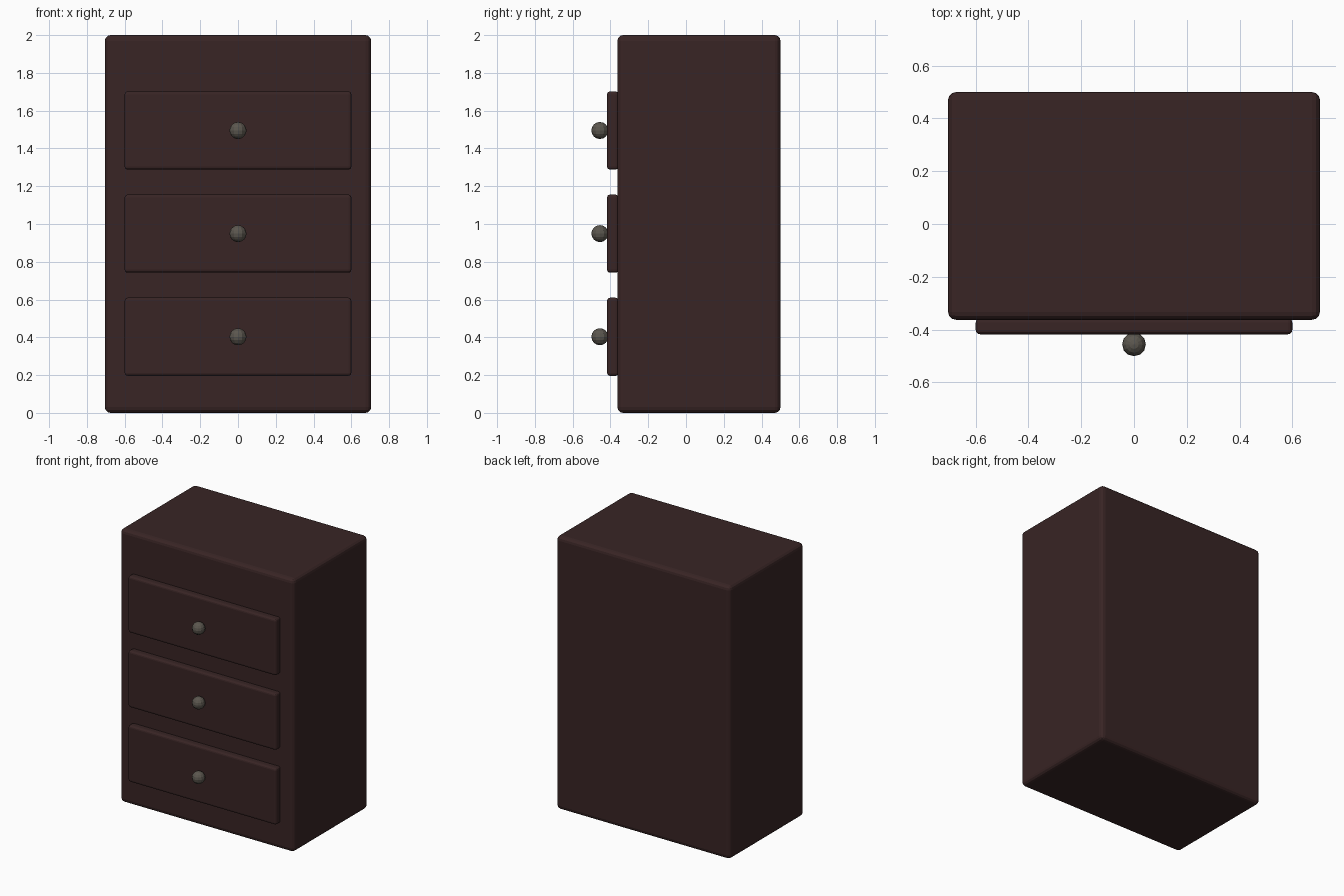
import bpy

if "Cube" in bpy.data.objects:
    bpy.data.objects.remove(bpy.data.objects["Cube"])


def material(name, color):
    m = bpy.data.materials.new(name)
    m.diffuse_color = (*color, 1)
    m.use_nodes = True
    m.node_tree.nodes["Principled BSDF"].inputs["Base Color"].default_value = m.diffuse_color
    return m


wood = material("dark wood", (0.040, 0.018, 0.018))
metal = material("aged metal", (0.105, 0.094, 0.077))


def rounded_box(name, lo, hi, bevel, segments):
    """Box between two corners with rounded edges."""
    bpy.ops.mesh.primitive_cube_add(size=1, location=[(a + b) / 2 for a, b in zip(lo, hi)])
    ob = bpy.context.object
    ob.name = name
    ob.scale = [b - a for a, b in zip(lo, hi)]
    bpy.ops.object.transform_apply(location=False, rotation=False, scale=True)
    mod = ob.modifiers.new("rounded edges", 'BEVEL')
    mod.width = bevel
    mod.segments = segments
    ob.data.materials.append(wood)
    return ob


# Cabinet body
rounded_box("cabinet_body", (-0.705, -0.363, 0), (0.705, 0.5, 2), 0.03, 3)

# Three drawer fronts, each with a round knob
for i, z in enumerate((0.403, 0.949, 1.495)):
    rounded_box(f"drawer_front_{i + 1}", (-0.6, -0.418, z - 0.207), (0.6, -0.358, z + 0.207), 0.016, 3)
    bpy.ops.mesh.primitive_uv_sphere_add(segments=12, ring_count=8, radius=0.045,
                                         location=(0, -0.456, z))
    knob = bpy.context.object
    knob.name = f"drawer_knob_{i + 1}"
    knob.data.materials.append(metal)
